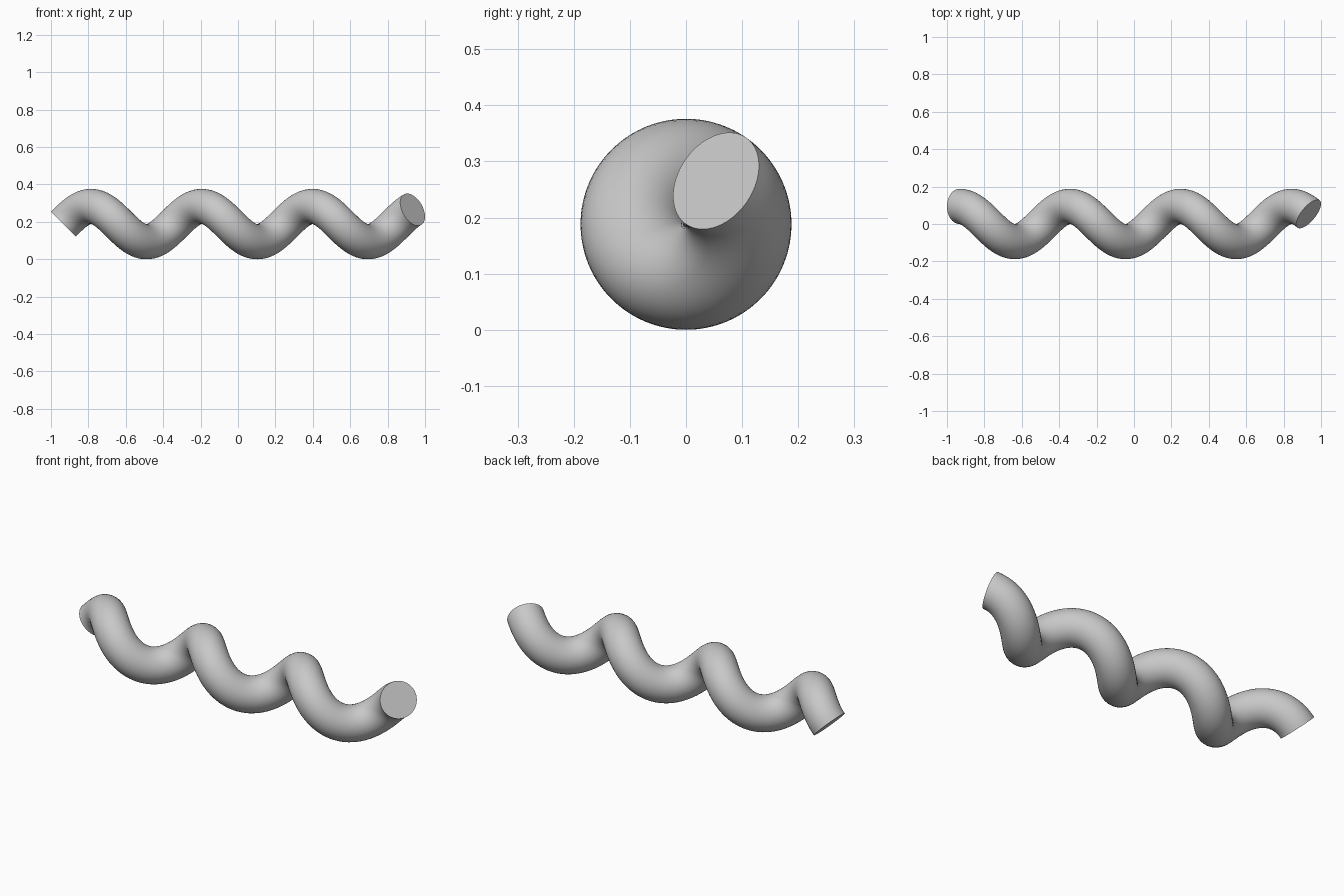
import bpy, bmesh, math
from mathutils import Vector

if "Cube" in bpy.data.objects:
    bpy.data.objects.remove(bpy.data.objects["Cube"])

R = 0.094            # coil radius, about the x axis
TUBE = 0.094         # tube radius
PITCH = 0.592
HALF = 0.9335        # half the distance between the end centres
SIDES, STEPS = 64, 200

grey = bpy.data.materials.new("grey")
grey.diffuse_color = (0.58, 0.58, 0.58, 1)
grey.use_nodes = True
grey.node_tree.nodes["Principled BSDF"].inputs["Base Color"].default_value = grey.diffuse_color


def ring(bm, x):
    """Circular section of the tube, square to the helix at x."""
    a = 2 * math.pi * (x + HALF) / PITCH - math.pi / 2
    out = Vector((0, -math.sin(a), math.cos(a)))
    along = Vector((PITCH / (2 * math.pi), -R * math.cos(a), -R * math.sin(a))).normalized()
    side = along.cross(out)
    centre = Vector((x, 0, R + TUBE)) + out * R
    verts = []
    for i in range(SIDES):
        t = 2 * math.pi * i / SIDES
        verts.append(bm.verts.new(centre + TUBE * (out * math.cos(t) + side * math.sin(t))))
    return verts


# Coiled tube swept along the helix
bm = bmesh.new()
rings = [ring(bm, -HALF + 2 * HALF * s / STEPS) for s in range(STEPS + 1)]
for p, q in zip(rings, rings[1:]):
    for i in range(SIDES):
        j = (i + 1) % SIDES
        bm.faces.new((p[i], p[j], q[j], q[i]))

# Flat end caps
bm.faces.new(rings[0][::-1])
bm.faces.new(rings[-1])
bmesh.ops.recalc_face_normals(bm, faces=bm.faces)

mesh = bpy.data.meshes.new("helix_tube")
bm.to_mesh(mesh)
bm.free()
mesh.materials.append(grey)
tube = bpy.data.objects.new("helix_tube", mesh)
bpy.context.collection.objects.link(tube)

# Smooth tube with crisp cap edges
bpy.context.view_layer.objects.active = tube
tube.select_set(True)
bpy.ops.object.shade_smooth_by_angle(angle=math.radians(40))
